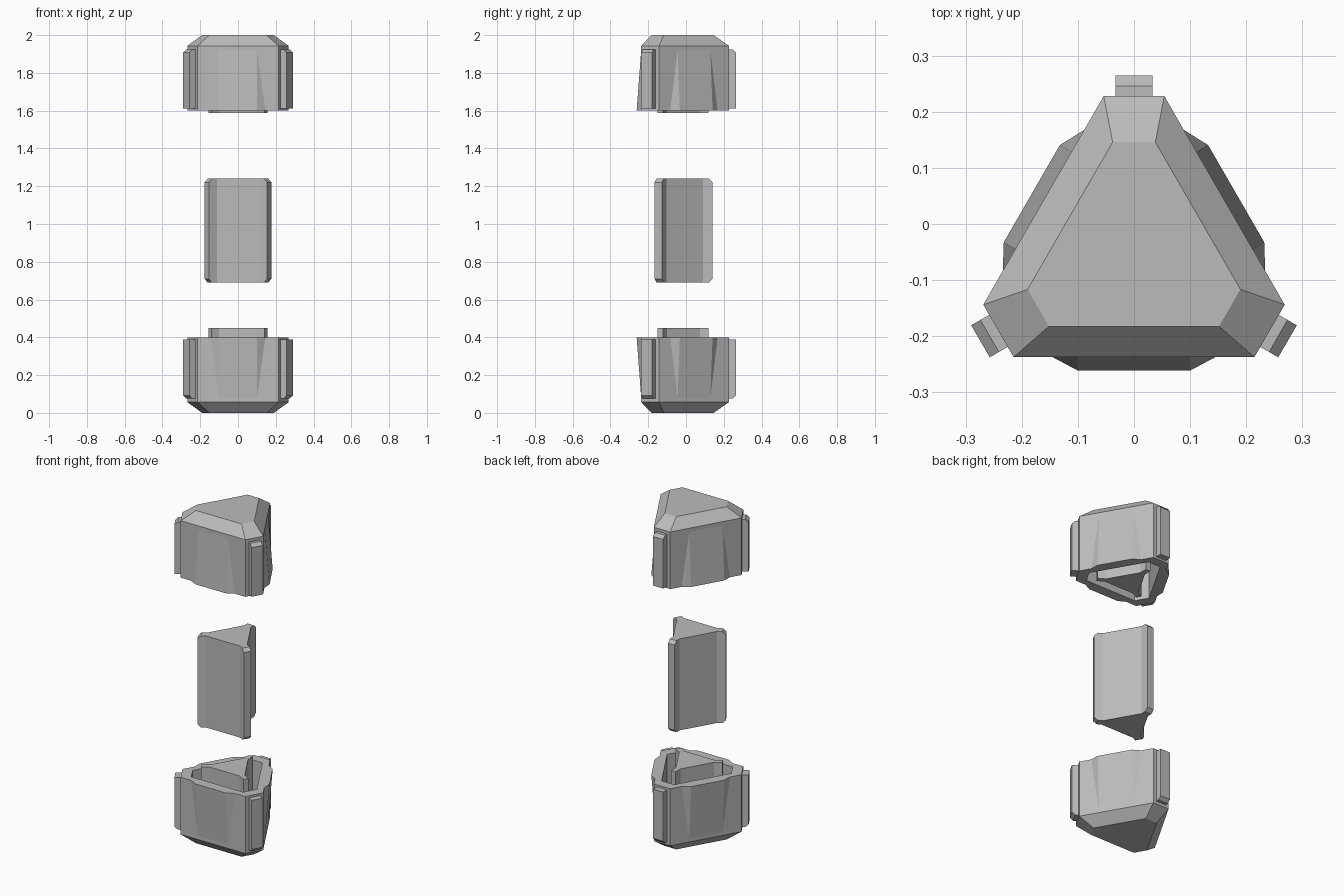
import bpy, bmesh, math
from mathutils import Matrix, Vector

cube = bpy.data.objects.get("Cube")
if cube:
    bpy.data.objects.remove(cube)

GREY = (0.5, 0.5, 0.5, 1)
mat = bpy.data.materials.new("light grey")
mat.use_nodes = True
mat.diffuse_color = GREY
mat.node_tree.nodes["Principled BSDF"].inputs["Base Color"].default_value = GREY

AXIS_Y = -0.051          # centre of the three-fold symmetry
C30 = math.cos(math.radians(30))


def turn(k):
    return Matrix.Rotation(math.radians(120 * k), 3, 'Z')


def loft(name, rings):
    """Closed solid through rings of equal point count, capped at both ends."""
    bm = bmesh.new()
    loops = [[bm.verts.new(p) for p in ring] for ring in rings]
    n = len(loops[0])
    for a, b in zip(loops, loops[1:]):
        for i in range(n):
            j = (i + 1) % n
            bm.faces.new((a[i], a[j], b[j], b[i]))
    bm.faces.new(loops[0])
    bm.faces.new(loops[-1])
    bmesh.ops.remove_doubles(bm, verts=bm.verts, dist=0.0005)
    bmesh.ops.recalc_face_normals(bm, faces=bm.faces)
    mesh = bpy.data.meshes.new(name)
    bm.to_mesh(mesh)
    bm.free()
    mesh.materials.append(mat)
    obj = bpy.data.objects.new(name, mesh)
    obj.location.y = AXIS_Y
    bpy.context.collection.objects.link(obj)
    return obj


def shell_ring(z, reach, half, foot=0.1, bulge=0.0):
    """Triangle with cut corners; each side may swell outward in the middle."""
    d = reach / 2 + half * C30
    x = reach * C30 - half / 2
    side = [(-x, d), (-foot, d), (-0.1, d + bulge),
            (0.1, d + bulge), (foot, d), (x, d)]
    return [turn(k) @ Vector((px, -py, z)) for k in range(3) for px, py in side]


def arm_ring(z, reach, half, root):
    """Three parallel-sided arms joined by flat sides."""
    d = (half + root / 2) / C30
    x, y = reach * C30 - half / 2, reach / 2 + half * C30
    side = [(-x, y), (-root, d), (root, d), (x, y)]
    return [turn(k) @ Vector((px, -py, z)) for k in range(3) for px, py in side]


def make_cap(prefix, flip, core_end):
    def h(z):
        return 2 - z if flip else z

    # Hollow shell: end face, bevel, swelling wall, rim and pocket
    loft(prefix + "_cap_shell", [
        shell_ring(h(2.0), 0.197, 0.038),
        shell_ring(h(1.943), 0.279, 0.054),
        shell_ring(h(1.92), 0.279, 0.054),
        shell_ring(h(1.6), 0.279, 0.054, 0.145, 0.024),
        shell_ring(h(1.6), 0.222, 0.042),
        shell_ring(h(1.9), 0.222, 0.042)])

    # Inner core standing in the pocket
    loft(prefix + "_cap_core", [arm_ring(z, 0.171, 0.0156, 0.1)
                                for z in (h(1.91), core_end)])

    # Corner ribs with one bevelled end
    profile = [(0.27, 1.612), (0.316, 1.612), (0.316, 1.907),
               (0.297, 1.925), (0.27, 1.925)]
    for k, where in enumerate(("back", "right", "left")):
        loft(f"{prefix}_{where}_rib",
             [[turn(k) @ Vector((w, u, h(z))) for u, z in profile]
              for w in (-0.033, 0.033)])


make_cap("upper", False, 1.587)
make_cap("lower", True, 0.45)

# Middle block with bevelled arm tips
loft("middle_block", [arm_ring(z, r, 0.022, 0.112) for z, r in
                      ((0.69, 0.172), (0.709, 0.191), (1.221, 0.191), (1.24, 0.172))])
